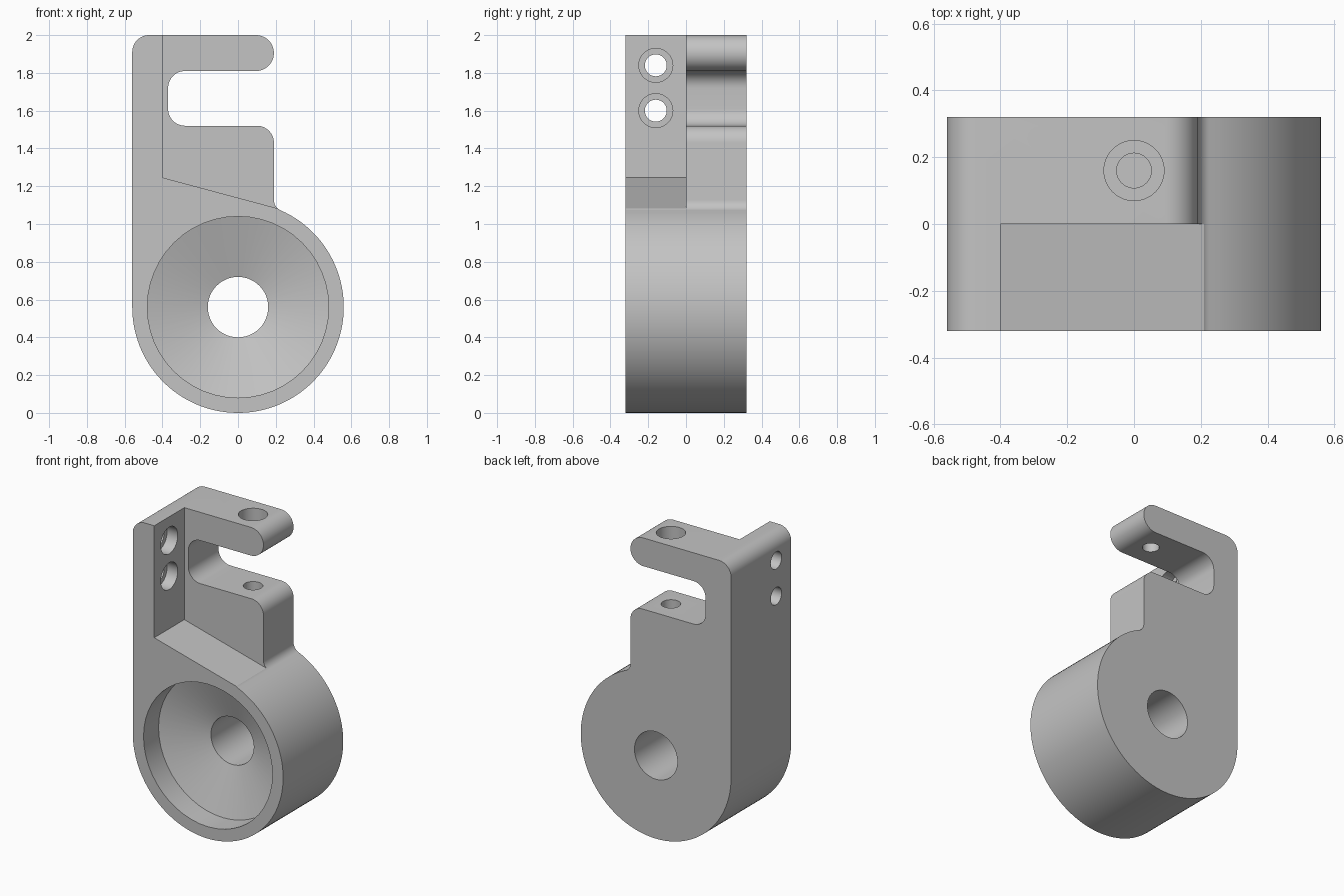
import bpy
import bmesh
from math import sin, cos, radians, degrees, atan2, sqrt, pi
from mathutils import Vector

cube = bpy.data.objects.get("Cube")
if cube:
    bpy.data.objects.remove(cube, do_unlink=True)

grey = bpy.data.materials.new("plain_grey")
grey.use_nodes = True
colour = (0.55, 0.55, 0.55, 1)
grey.diffuse_color = colour
grey.node_tree.nodes["Principled BSDF"].inputs["Base Color"].default_value = colour


def arc(cx, cz, r, start, end, steps=12):
    """Points along an arc, angles in degrees."""
    angles = [radians(start + (end - start) * i / steps) for i in range(steps + 1)]
    return [(cx + r * cos(a), cz + r * sin(a)) for a in angles]


def finish(name, bm):
    bmesh.ops.recalc_face_normals(bm, faces=bm.faces)
    mesh = bpy.data.meshes.new(name)
    bm.to_mesh(mesh)
    bm.free()
    mesh.materials.append(grey)
    obj = bpy.data.objects.new(name, mesh)
    bpy.context.collection.objects.link(obj)
    return obj


def prism(name, outline, y0, y1):
    """Extrude an x-z outline along y."""
    bm = bmesh.new()
    face = bm.faces.new([bm.verts.new((x, y0, z)) for x, z in outline])
    new = bmesh.ops.extrude_face_region(bm, geom=[face])["geom"]
    verts = [v for v in new if isinstance(v, bmesh.types.BMVert)]
    bmesh.ops.translate(bm, verts=verts, vec=(0, y1 - y0, 0))
    return finish(name, bm)


def stepped_pin(name, origin, axis, profile, sides=48):
    """Turned solid from (distance along axis, radius) pairs."""
    bm = bmesh.new()
    turn = Vector(axis).to_track_quat('Z', 'Y')
    rings = []
    for d, r in profile:
        rings.append([bm.verts.new(Vector(origin) + turn @ Vector(
            (r * cos(2 * pi * i / sides), r * sin(2 * pi * i / sides), d)))
            for i in range(sides)])
    for low, high in zip(rings, rings[1:]):
        for i in range(sides):
            j = (i + 1) % sides
            bm.faces.new((low[i], low[j], high[j], high[i]))
    bm.faces.new(rings[0])
    bm.faces.new(rings[-1])
    return finish(name, bm)


def cut(target, cutter):
    mod = target.modifiers.new("cut", 'BOOLEAN')
    mod.operation = 'DIFFERENCE'
    mod.solver = 'EXACT'
    mod.object = cutter
    bpy.context.view_layer.objects.active = target
    bpy.ops.object.modifier_apply(modifier=mod.name)
    bpy.data.objects.remove(cutter, do_unlink=True)


# Full silhouette: round hub, upright, slot and arm
R = 0.56          # hub radius, also hub centre height
side = 0.19       # right side of the block and arm
f = 0.06          # fillet between block and hub
c = 0.09          # corner radius
fx = side + f
fz = R + sqrt((R + f) ** 2 - fx ** 2)
touch = degrees(atan2(fz - R, fx))
outline = arc(0, R, R, 180, 360 + touch, 80)
outline += arc(fx, fz, f, 180 + touch, 180)[1:]
outline += arc(side - c, 1.52 - c, c, 0, 90)
outline += arc(-0.28, 1.52 + c, c, 270, 180)
outline += arc(-0.28, 1.81 - c, c, 180, 90)
outline += arc(side - 0.095, 1.905, 0.095, -90, 90, 24)
outline += arc(-R + c, 2 - c, c, 90, 180)
bracket = prism("clamp_bracket", outline, -0.32, 0.32)

# Front relief above the sloped shoulder
slope = -0.268
shoulder = 1.246
relief = [(-0.40, 2.2), (-0.40, shoulder), (0.8, shoulder + 1.2 * slope), (0.8, 2.2)]
cut(bracket, prism("relief_cutter", relief, -0.5, 0))

# Conical seat and shaft bore through the hub
cut(bracket, stepped_pin("bore_cutter", (0, 0, R), (0, 1, 0),
                         [(-0.4, 0.48), (-0.16, 0.48), (-0.06, 0.16), (0.4, 0.16)]))

# Two counterbored mounting holes through the upright
for z in (1.60, 1.84):
    cut(bracket, stepped_pin("mount_cutter", (0, -0.16, z), (1, 0, 0),
                             [(-0.7, 0.058), (-0.48, 0.058), (-0.48, 0.09), (-0.3, 0.09)]))

# Clamp screw: counterbored hole in the arm, blind hole in the block
cut(bracket, stepped_pin("screw_cutter", (0, 0.16, 0), (0, 0, 1),
                         [(1.7, 0.052), (1.9, 0.052), (1.9, 0.09), (2.1, 0.09)]))
cut(bracket, stepped_pin("thread_cutter", (0, 0.16, 0), (0, 0, 1),
                         [(1.15, 0.06), (1.65, 0.06)]))

# Smooth curved walls, keep machined edges sharp
bpy.ops.object.select_all(action='DESELECT')
bracket.select_set(True)
bpy.context.view_layer.objects.active = bracket
bpy.ops.object.shade_smooth_by_angle(angle=radians(15))
